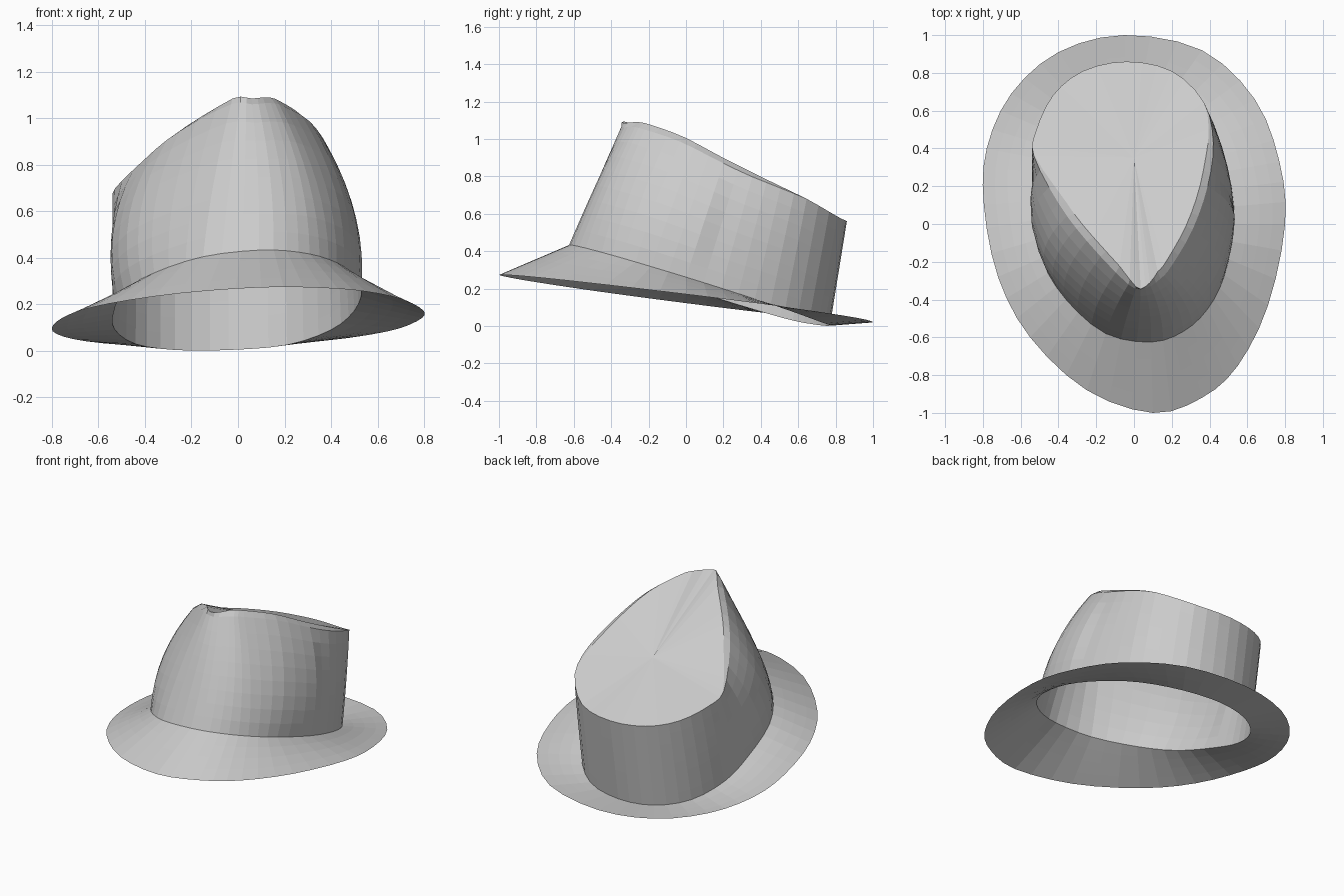
import bpy, bmesh
from mathutils import Vector

if "Cube" in bpy.data.objects:
    bpy.data.objects.remove(bpy.data.objects["Cube"])

SUB = 3  # samples between control points


def closed_curve(points):
    """Sample a closed Catmull-Rom curve through the control points."""
    p = [Vector(q) for q in points]
    n, out = len(p), []
    for i in range(n):
        a, b, c, d = p[i - 1], p[i], p[(i + 1) % n], p[(i + 2) % n]
        for k in range(SUB):
            t = k / SUB
            out.append(0.5 * (2 * b + (c - a) * t + (2 * a - 5 * b + 4 * c - d) * t * t
                              + (3 * b - a - 3 * c + d) * t ** 3))
    return out


def blend(lower, upper, t):
    return [a.lerp(b, t) for a, b in zip(lower, upper)]


def clamp(x):
    return min(max(x, 0), 1)


def loft(name, rings, tip=None):
    """Bridge rings with quads, optionally closing the last ring at a tip."""
    bm = bmesh.new()
    loops = [[bm.verts.new(v) for v in ring] for ring in rings]
    n = len(loops[0])
    for a, b in zip(loops, loops[1:]):
        for i in range(n):
            j = (i + 1) % n
            bm.faces.new((a[i], a[j], b[j], b[i]))
    if tip is not None:
        c = bm.verts.new(tip)
        for i in range(n):
            bm.faces.new((loops[-1][i], loops[-1][(i + 1) % n], c))
    bmesh.ops.remove_doubles(bm, verts=bm.verts, dist=0.0005)
    mesh = bpy.data.meshes.new(name)
    bm.to_mesh(mesh)
    bm.free()
    obj = bpy.data.objects.new(name, mesh)
    bpy.context.collection.objects.link(obj)
    return obj


# Outlines, counter-clockwise from the front
outer_xy = [(.1, -1), (.36, -.92), (.55, -.75), (.71, -.43), (.8, 0), (.77, .33),
            (.64, .66), (.36, .92), (-.05, 1), (-.4, .91), (-.65, .69), (-.78, .4),
            (-.795, .1), (-.72, -.28), (-.55, -.6), (-.25, -.88)]
base_xy = [(.09, -.625), (.26, -.57), (.39, -.45), (.48, -.27), (.53, 0), (.5, .28),
           (.4, .53), (.21, .71), (-.04, .77), (-.27, .72), (-.44, .57), (-.53, .35),
           (-.535, .12), (-.49, -.18), (-.36, -.4), (-.15, -.58)]
rim_xyz = [(.06, -.34, 1.085), (.14, -.29, 1.09), (.2, -.22, 1.075), (.31, -.03, 1.01),
           (.39, .2, .895), (.42, .43, .785), (.37, .645, .68), (.2, .81, .585),
           (-.04, .86, .56), (-.27, .81, .565), (-.43, .68, .595), (-.52, .49, .65),
           (-.53, .36, .7), (-.4, .11, .85), (-.25, -.09, .97), (-.03, -.32, 1.085)]

outer = closed_curve([(x, y, .146 - .124 * y + .03 * x) for x, y in outer_xy])
base = closed_curve([(x, y, max(.004, .235 - .31 * y + (.05 if x > 0 else .065) * x))
                     for x, y in base_xy])
ridge_height = closed_curve(rim_xyz)

# Brim: tilted ring rising to the crown
loft("brim", [blend(outer, base, t) for t in (0, .25, .5, .75, 1)])

# Crown edge: narrow chamfer at the front and sides, fading out at the back
centre = Vector((0, .35, .777))
rim, lip = [], []
for v in ridge_height:
    w = clamp((v.z - .68) / .15)
    d = Vector((.04 - v.x, (.35 - v.y) * .4, 0)).normalized()
    rim.append(v - Vector((0, 0, .025 * w)))
    lip.append(v + d * min(.04, abs(v.x - .04) * .4) * w)


# Crown wall: bulges outward at the sides where it leans inward
def wall_ring(t):
    ring = blend(base, rim, t)
    for v, a, b in zip(ring, base, rim):
        mid = (a + b) / 2
        side = clamp(abs(mid.x) / .4) * clamp((.25 - mid.y) / .15)
        lean = max(.2 * (a.xy - b.xy).length * side, .4 * abs(mid.x) * abs(a.x - b.x))
        v.x += 4 * t * (1 - t) * lean * (1 if mid.x > 0 else -1)
        v.y -= 4 * t * (1 - t) * lean * .4 * clamp(-3 * mid.y)
    return ring


loft("crown_wall", [wall_ring(k / 8) for k in range(9)])

# Crown top: chamfer, then a sloping teardrop
floor = [blend(lip, [centre] * len(lip), t) for t in (.3, .6)]
loft("crown_top", [rim, lip] + floor, centre)
